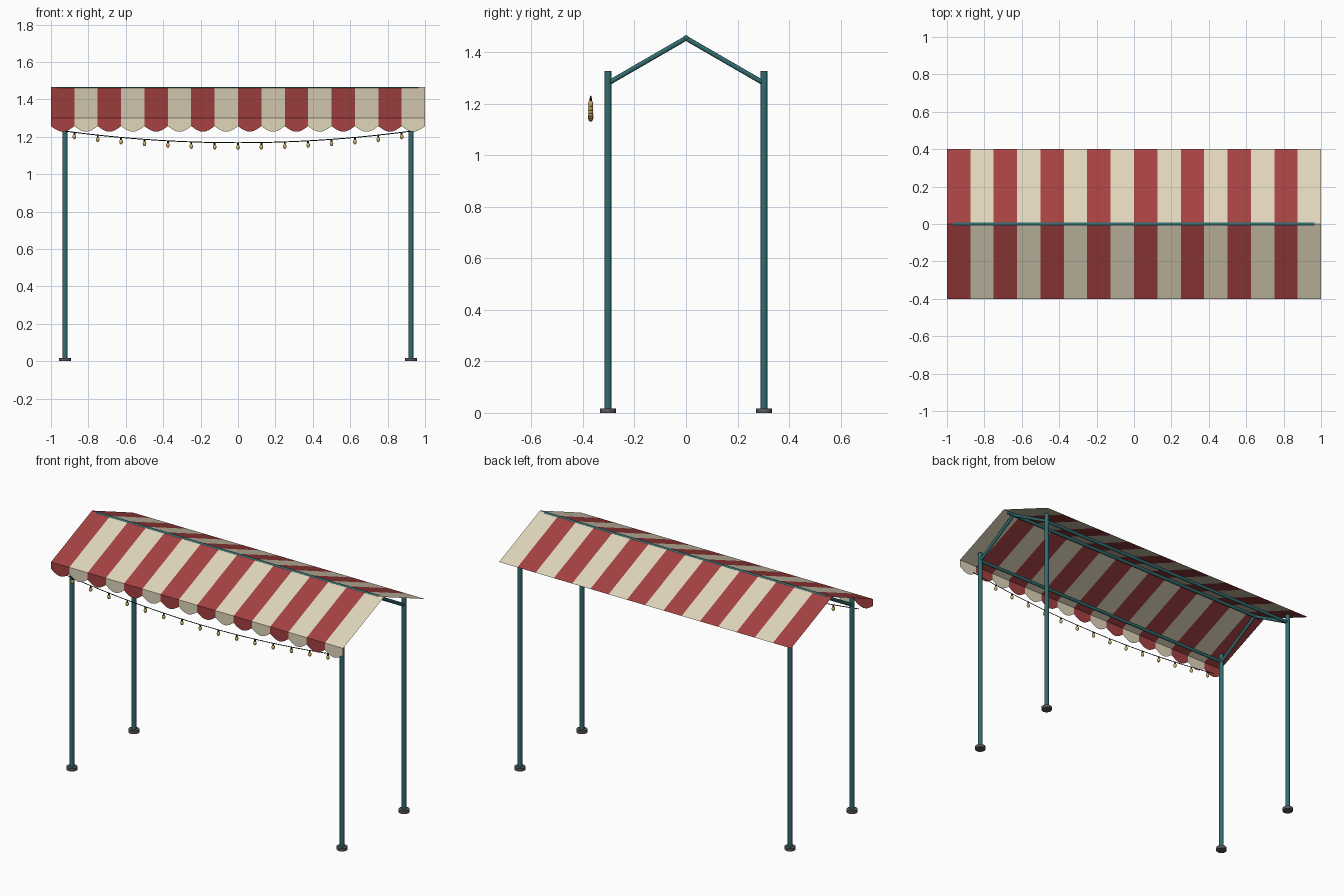
import bpy, bmesh, math
from mathutils import Vector

if "Cube" in bpy.data.objects:
    bpy.data.objects.remove(bpy.data.objects["Cube"])


def material(name, rgb):
    m = bpy.data.materials.new(name)
    m.diffuse_color = (*rgb, 1)
    m.use_nodes = True
    m.node_tree.nodes["Principled BSDF"].inputs["Base Color"].default_value = m.diffuse_color
    return m


RED = material("red canvas", (0.38, 0.053, 0.055))
CREAM = material("cream canvas", (0.75, 0.67, 0.50))
TEAL = material("teal paint", (0.032, 0.15, 0.158))
GREY = material("grey foot", (0.10, 0.10, 0.10))
BLACK = material("black cable", (0.015, 0.015, 0.015))
BULB = material("warm bulb", (0.68, 0.46, 0.15))

POST_X, POST_Y, RAIL_Z, RIDGE_Z = 0.925, 0.303, 1.28, 1.457
ROOF_TOP, EAVE_Z, EAVE_Y = 1.465, 1.30, 0.40
STRIPES = 16
STEP = 2 / STRIPES


def new_object(name, bm, mats):
    mesh = bpy.data.meshes.new(name)
    bm.to_mesh(mesh)
    bm.free()
    ob = bpy.data.objects.new(name, mesh)
    bpy.context.collection.objects.link(ob)
    for m in mats:
        mesh.materials.append(m)
    return ob


def smooth(ob):
    bpy.ops.object.select_all(action='DESELECT')
    ob.select_set(True)
    bpy.context.view_layer.objects.active = ob
    bpy.ops.object.shade_smooth_by_angle(angle=math.radians(40))


def rod(name, a, b, radius, mat, sides=12):
    a, b = Vector(a), Vector(b)
    bm = bmesh.new()
    bmesh.ops.create_cone(bm, cap_ends=True, segments=sides, radius1=radius,
                          radius2=radius, depth=(b - a).length)
    ob = new_object(name, bm, [mat])
    ob.location = (a + b) / 2
    ob.rotation_euler = (b - a).to_track_quat('Z', 'Y').to_euler()
    smooth(ob)
    return ob


# posts, feet and rafters
for sx in (-1, 1):
    for sy in (-1, 1):
        x, y = sx * POST_X, sy * POST_Y
        rod("post", (x, y, 0.01), (x, y, 1.328), 0.0135, TEAL)
        rod("foot", (x, y, 0), (x, y, 0.018), 0.031, GREY, 16)
        rod("rafter", (x, y, RAIL_Z), (x, 0, RIDGE_Z - 0.002), 0.0095, TEAL)

# long rails and ridge pole
for sy in (-1, 1):
    rod("eave_rail", (-POST_X, sy * POST_Y, RAIL_Z), (POST_X, sy * POST_Y, RAIL_Z), 0.01, TEAL)
rod("ridge_pole", (-0.965, 0, RIDGE_Z), (0.965, 0, RIDGE_Z), 0.01, TEAL)

# striped canvas: two roof slopes and a scalloped front valance
roof, valance = bmesh.new(), bmesh.new()
for i in range(STRIPES):
    x0, x1 = -1 + i * STEP, -1 + (i + 1) * STEP
    for sy in (-1, 1):
        ring = [(x0, sy * EAVE_Y, EAVE_Z), (x1, sy * EAVE_Y, EAVE_Z),
                (x1, 0, ROOF_TOP), (x0, 0, ROOF_TOP)]
        if sy > 0:
            ring.reverse()
        f = roof.faces.new([roof.verts.new(p) for p in ring])
        f.material_index = i % 2
    arc = [(x0 + STEP * k / 10, -EAVE_Y, 1.257 - 0.03 * math.sin(math.pi * k / 10))
           for k in range(11)]
    ring = arc + [(x1, -EAVE_Y, EAVE_Z), (x0, -EAVE_Y, EAVE_Z)]
    f = valance.faces.new([valance.verts.new(p) for p in ring])
    f.material_index = i % 2
for name, bm in (("roof_canvas", roof), ("valance", valance)):
    bmesh.ops.remove_doubles(bm, verts=bm.verts, dist=1e-5)
    new_object(name, bm, [RED, CREAM])


# sagging light cable
CABLE_Y = -0.37


def cable_z(x):
    return 1.168 + 0.062 * (x / POST_X) ** 2


curve = bpy.data.curves.new("light_cable", 'CURVE')
curve.dimensions = '3D'
curve.bevel_depth = 0.0025
curve.bevel_resolution = 0
curve.use_fill_caps = True
curve.materials.append(BLACK)
spline = curve.splines.new('POLY')
spline.points.add(32)
for k, p in enumerate(spline.points):
    x = -POST_X + 2 * POST_X * k / 32
    p.co = (x, CABLE_Y, cable_z(x), 1)
bpy.context.collection.objects.link(bpy.data.objects.new("light_cable", curve))

# hanging bulbs with sockets
for i in range(1, STRIPES):
    x = -1 + i * STEP
    z = cable_z(x)
    rod("bulb_socket", (x, CABLE_Y, z - 0.014), (x, CABLE_Y, z), 0.005, BLACK, 8)
    bm = bmesh.new()
    bmesh.ops.create_uvsphere(bm, u_segments=10, v_segments=8, radius=0.01)
    for v in bm.verts:
        v.co.z *= 1.35
    bulb = new_object("bulb", bm, [BULB])
    bulb.location = (x, CABLE_Y, z - 0.0235)
    smooth(bulb)
